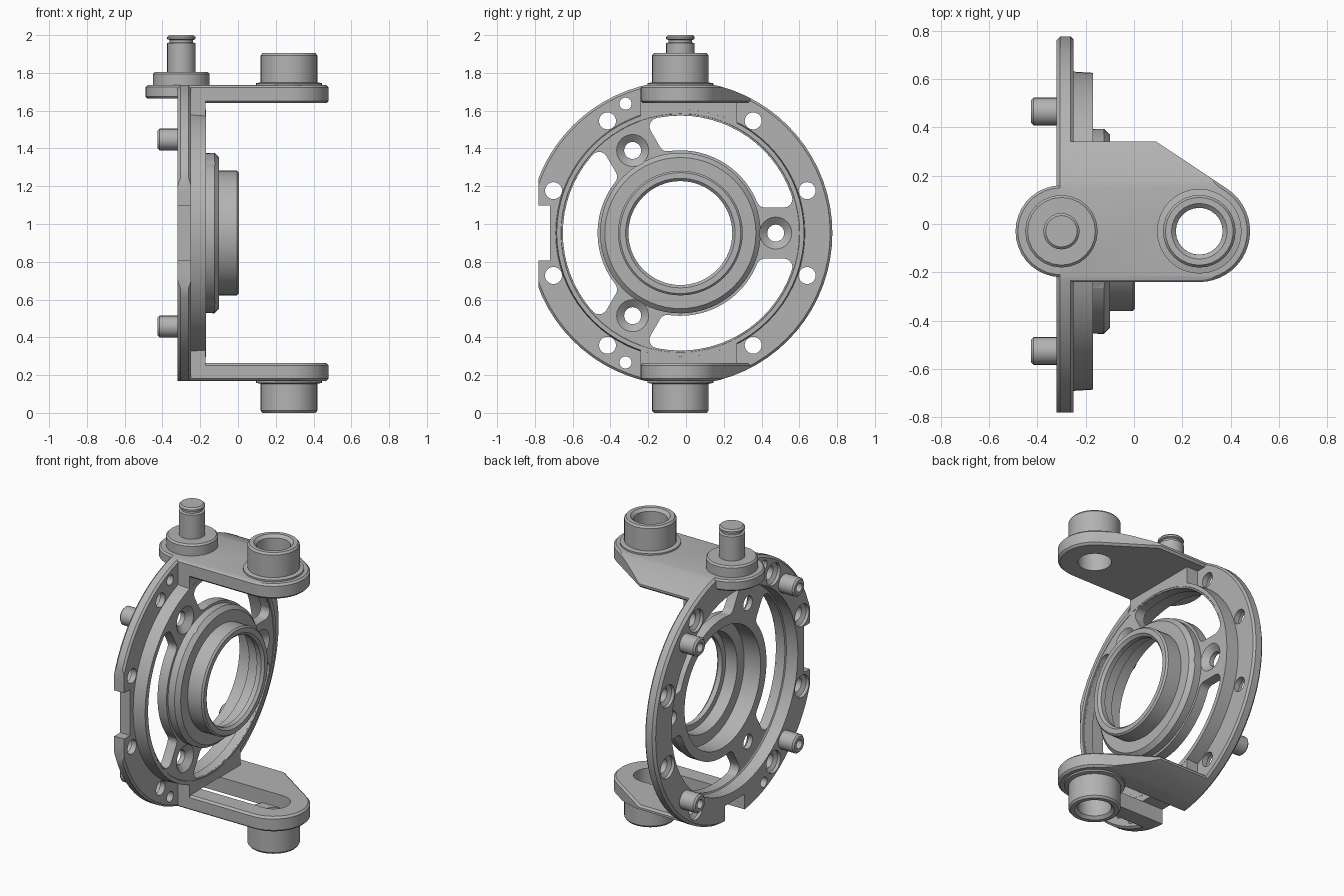
import bpy, bmesh
from math import sin, cos, asin, radians, pi
from mathutils import Matrix, Vector

cube = bpy.data.objects.get("Cube")
if cube:
    bpy.data.objects.remove(cube)

grey = bpy.data.materials.new("plain grey")
grey.use_nodes = True
grey.diffuse_color = (0.45, 0.45, 0.45, 1)
grey.node_tree.nodes["Principled BSDF"].inputs["Base Color"].default_value = (0.45, 0.45, 0.45, 1)

CENTRE = Vector((0, -0.03, 0.952))      # centre of the ring; all sizes are relative to it
ALONG_X = Matrix(((0, 0, 1, 0), (1, 0, 0, 0), (0, 1, 0, 0), (0, 0, 0, 1)))
UP = Matrix.Identity(4)


def finish(name, bm, axis, at=(0, 0, 0)):
    bmesh.ops.transform(bm, matrix=Matrix.Translation(CENTRE + Vector(at)) @ axis, verts=bm.verts)
    bmesh.ops.recalc_face_normals(bm, faces=bm.faces)
    mesh = bpy.data.meshes.new(name)
    bm.to_mesh(mesh)
    bm.free()
    mesh.materials.append(grey)
    ob = bpy.data.objects.new(name, mesh)
    bpy.context.collection.objects.link(ob)
    return ob


def lathe(name, profile, axis=ALONG_X, at=(0, 0, 0), steps=24):
    """Spin a closed (radius, height) profile about an axis."""
    bm = bmesh.new()
    vs = [bm.verts.new((r, 0, h)) for r, h in profile]
    es = [bm.edges.new((vs[i - 1], vs[i])) for i in range(len(vs))
          if profile[i - 1][0] + profile[i][0] > 0]
    bmesh.ops.spin(bm, geom=vs + es, cent=(0, 0, 0), axis=(0, 0, 1), angle=2 * pi, steps=steps)
    bmesh.ops.remove_doubles(bm, verts=bm.verts, dist=0.0005)
    return finish(name, bm, axis, at)


def disc(name, r, h0, h1, axis=ALONG_X, at=(0, 0, 0), steps=24):
    return lathe(name, [(0, h0), (r, h0), (r, h1), (0, h1)], axis, at, steps)


def prism(name, points, h0, h1, axis=UP, bevel=0):
    """Extrude an outline between two heights."""
    bm = bmesh.new()
    face = bm.faces.new([bm.verts.new((u, v, h0)) for u, v in points])
    top = bmesh.ops.extrude_face_region(bm, geom=[face])["geom"]
    bmesh.ops.translate(bm, vec=(0, 0, h1 - h0), verts=[v for v in top if isinstance(v, bmesh.types.BMVert)])
    if bevel:
        rim = [e for e in bm.edges if abs(e.verts[0].co.z - e.verts[1].co.z) < 1e-5]
        bmesh.ops.bevel(bm, geom=rim, offset=bevel, segments=1, affect='EDGES')
    return finish(name, bm, axis)


def box(name, x, y, z):
    return prism(name, [(x[0], y[0]), (x[1], y[0]), (x[1], y[1]), (x[0], y[1])], *z)


def carve(ob, cutters, operation='DIFFERENCE'):
    for c in cutters:
        mod = ob.modifiers.new("cut", 'BOOLEAN')
        mod.operation, mod.solver, mod.object = operation, 'EXACT', c
        dg = bpy.context.evaluated_depsgraph_get()
        mesh = bpy.data.meshes.new_from_object(ob.evaluated_get(dg))
        ob.modifiers.clear()
        ob.data = mesh


def arc(cx, cy, r, a0, a1, n):
    return [(cx + r * cos(a0 + (a1 - a0) * i / n), cy + r * sin(a0 + (a1 - a0) * i / n)) for i in range(n + 1)]


def polar(r, degrees):
    return r * cos(radians(degrees)), r * sin(radians(degrees))


def window_outline(r_in, r_out, half, c):
    """Rounded sector between a spoke at 0 and one at 120 degrees."""
    fi, fo = asin((half + c) / (r_in + c)), asin((half + c) / (r_out - c))
    side = arc(0, 0, r_in, pi / 3, fi, 10)
    side += arc(*polar(r_in + c, fi * 180 / pi), c, pi + fi, 1.5 * pi, 5)[1:]
    side += arc(*polar(r_out - c, fo * 180 / pi), c, -pi / 2, fo, 5)
    side += arc(0, 0, r_out, fo, pi / 3, 14)[1:]
    flip = [Matrix.Rotation(2 * pi / 3, 2) @ Vector((u, -v)) for u, v in reversed(side[1:-1])]
    return side + [tuple(p) for p in flip]


cutters = []


def cutter(ob):
    ob.hide_render = True
    cutters.append(ob)
    return ob


# Slot through the lower arm and ring, and the bearing bore of the upper arm
slot = cutter(prism("slot_cutter", arc(0.27, 0, 0.097, -pi / 2, pi / 2, 12) + [(-0.5, 0.097), (-0.5, -0.097)],
                    -0.85, -0.687))
bore = cutter(disc("bore_cutter", 0.097, 0.5, 0.9, UP, (0.27, 0, 0)))

# Outer ring with raised inner flange
ring = lathe("ring_frame", [(0.63, -0.32), (0.79, -0.32), (0.805, -0.305), (0.805, -0.262), (0.793, -0.25),
                            (0.66, -0.25), (0.655, -0.17), (0.632, -0.17), (0.622, -0.18), (0.622, -0.235),
                            (0.63, -0.24)], steps=72)
carve(ring, [cutter(box("trim_block", (-1, 1), (-0.75, 1), (-0.783, 0.783)))], 'INTERSECT')
ring_cuts = [slot, cutter(box("notch_cutter", (-1, 1), (-1, -0.69), (-0.145, 0.145)))]
for angle in (18.5, 57):
    for a in (angle, -angle, 180 - angle, 180 + angle):
        y, z = polar(0.708, a)
        ring_cuts.append(cutter(lathe("bolt_hole_cutter", [
            (0, -0.4), (0.07, -0.4), (0.07, -0.3), (0.045, -0.285), (0.045, -0.1), (0, -0.1)], at=(0, y, z))))
for s in (1, -1):
    ring_cuts.append(cutter(disc("small_hole_cutter", 0.032, -0.4, -0.1, at=(0, -0.29, s * 0.685))))
carve(ring, ring_cuts)

# Three-spoked web with countersunk screw holes
web = lathe("spoke_web", [(0.38, -0.235), (0.635, -0.235), (0.635, -0.172), (0.38, -0.172)], steps=72)
outline = window_outline(0.438, 0.622, 0.135, 0.045)
web_cuts = []
for k in range(3):
    turn = Matrix.Rotation(k * 2 * pi / 3, 2)
    web_cuts.append(cutter(prism("window_cutter", [tuple(turn @ Vector(p)) for p in outline], -0.4, 0, ALONG_X)))
    y, z = polar(0.505, 120 * k)
    web_cuts.append(cutter(lathe("screw_hole_cutter", [
        (0, -0.4), (0.045, -0.4), (0.045, -0.205), (0.085, -0.172), (0.085, -0.1), (0, -0.1)], at=(0, y, z))))
carve(web, web_cuts)

# Stepped bearing hub
hub = lathe("hub", [(0.38, -0.235), (0.42, -0.235), (0.425, -0.125), (0.4, -0.1), (0.33, -0.1), (0.33, -0.005),
                    (0.32, 0.005), (0.29, 0.005), (0.275, -0.01), (0.275, -0.04), (0.31, -0.04),
                    (0.31, -0.12), (0.38, -0.12)], steps=64)
carve(hub, web_cuts[1::2])

# Arms, their roots on the ring, and the hollow end bosses
inner = cutter(disc("ring_inside_cutter", 0.63, -1, 1, steps=72))
outer = cutter(disc("ring_outside_trim", 0.805, -1, 1, steps=72))
plan = [(-0.3, -0.21)] + arc(0.27, 0, 0.21, -pi / 2, radians(56), 18) + [(0.09, 0.372), (-0.3, 0.372)]
for s, side in ((1, "upper"), (-1, "lower")):
    low, high = sorted((s * 0.688, s * 0.783))
    arm = prism(side + "_arm", plan, low, high, bevel=0.012)
    carve(arm, [outer], 'INTERSECT')
    carve(arm, [bore if s > 0 else slot])
    root = box(side + "_arm_root", (-0.26, -0.171), (-0.21, 0.3), sorted((s * 0.5, s * 0.7)))
    carve(root, [inner] if s > 0 else [inner, slot])
    lathe(side + "_boss", [(0.097, s * h) if r < 0.1 else (r, s * h) for r, h in (
        (0.09, 0.77), (0.175, 0.77), (0.175, 0.793), (0.15, 0.798), (0.15, 0.94), (0.14, 0.952),
        (0.115, 0.952), (0.09, 0.935))], UP, (0.27, 0, 0), 32)

# Pin with collar and snap groove on a round lug
lathe("pin_lug", [(0, 0.713), (0.18, 0.713), (0.19, 0.723), (0.19, 0.773), (0.18, 0.783), (0, 0.783)],
      UP, (-0.3, 0, 0), 36)
lathe("pin", [(0, 0.77), (0.15, 0.77), (0.15, 0.843), (0.14, 0.853), (0.075, 0.853), (0.075, 1.005),
              (0.062, 1.01), (0.062, 1.022), (0.075, 1.027), (0.075, 1.038), (0.065, 1.048), (0, 1.048)],
      UP, (-0.3, 0, 0), 24)

# Hollow locating pegs on the back of the ring
for a in (45, 135, 225, 315):
    y, z = polar(0.7, a)
    lathe("locating_peg", [(0, -0.28), (0.058, -0.28), (0.058, -0.415), (0.048, -0.425), (0.028, -0.425),
                           (0.028, -0.37), (0, -0.37)], at=(0, y, z), steps=20)

for c in cutters:
    bpy.data.objects.remove(c)
bpy.ops.object.select_all(action='DESELECT')
for ob in bpy.context.collection.objects:
    if ob.type == 'MESH':
        ob.select_set(True)
        bpy.context.view_layer.objects.active = ob
bpy.ops.object.shade_smooth_by_angle(angle=radians(30))
